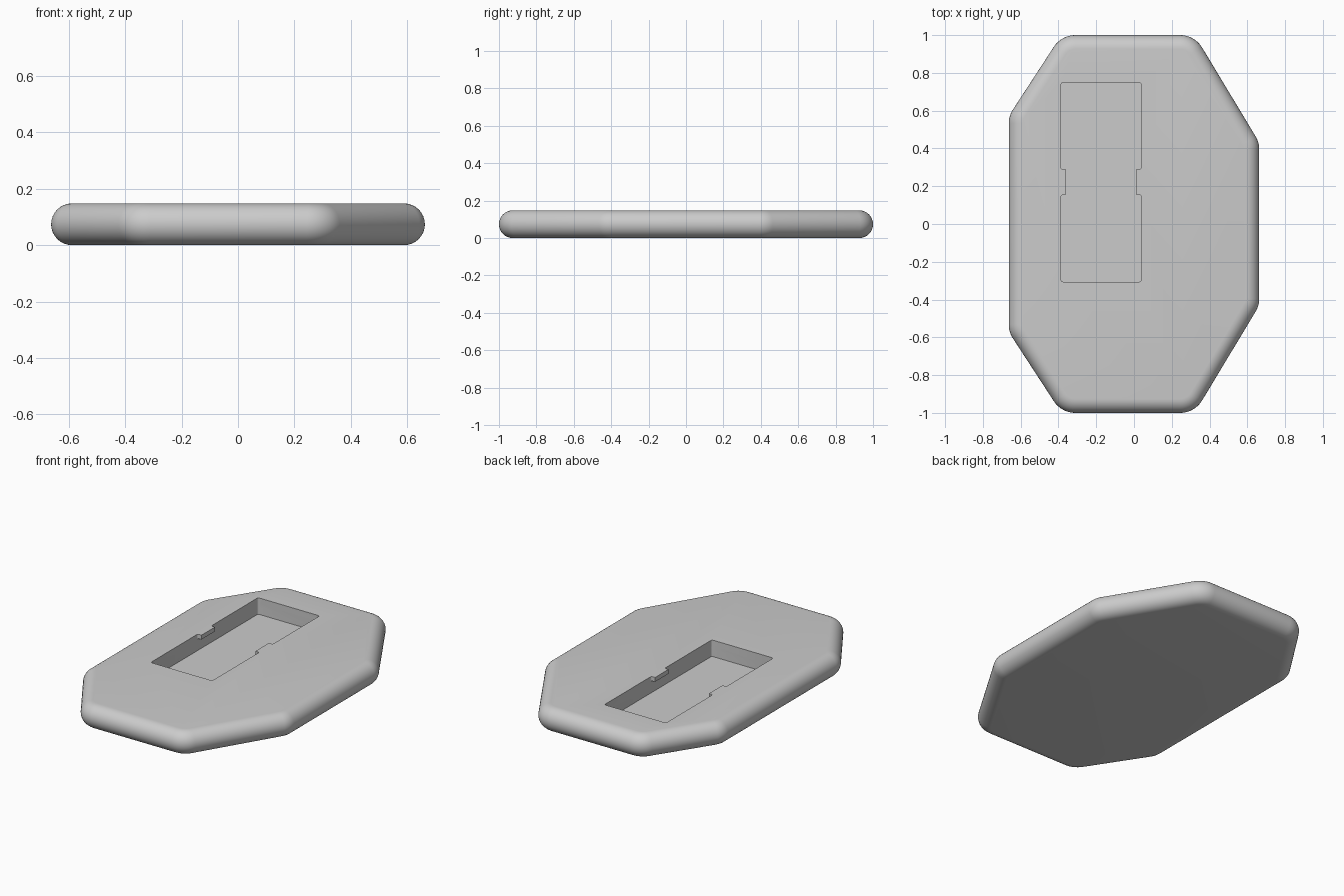
import bpy, bmesh, math
from mathutils import Vector

if "Cube" in bpy.data.objects:
    bpy.data.objects.remove(bpy.data.objects["Cube"], do_unlink=True)

THICK = 0.148
EDGE = THICK / 2      # fully rounded rim
CORNER = 0.136        # plan radius of the outline corners

grey = bpy.data.materials.new("grey")
grey.use_nodes = True
colour = (0.6, 0.6, 0.6, 1)
grey.diffuse_color = colour
grey.node_tree.nodes["Principled BSDF"].inputs["Base Color"].default_value = colour


def fillet(points, radius, steps):
    """Round the convex corners of a counter-clockwise outline: (centre, normal, radius) list."""
    pts = [Vector(p) for p in points]
    out = []
    for i, p in enumerate(pts):
        a = (p - pts[i - 1]).normalized()
        b = (pts[(i + 1) % len(pts)] - p).normalized()
        turn = math.atan2(a.x * b.y - a.y * b.x, a.dot(b))
        if turn < 0:
            out.append((p, Vector((0, 0)), 0))
            continue
        n0 = Vector((a.y, -a.x))
        centre = p - a * radius * math.tan(turn / 2) - n0 * radius
        start = math.atan2(n0.y, n0.x)
        for k in range(steps + 1):
            t = start + turn * k / steps
            out.append((centre, Vector((math.cos(t), math.sin(t))), radius))
    return out


def stack(name, outline, levels):
    """Skin rings of the outline; each level is (inward offset, height)."""
    bm = bmesh.new()
    rings = []
    for inset, z in levels:
        rings.append([bm.verts.new((*(c + n * (r - inset)), z)) for c, n, r in outline])
    count = len(outline)
    for lo, hi in zip(rings, rings[1:]):
        for i in range(count):
            j = (i + 1) % count
            bm.faces.new((lo[i], lo[j], hi[j], hi[i]))
    bm.faces.new(rings[0][::-1])
    bm.faces.new(rings[-1])
    mesh = bpy.data.meshes.new(name)
    bm.to_mesh(mesh)
    bm.free()
    mesh.materials.append(grey)
    obj = bpy.data.objects.new(name, mesh)
    bpy.context.collection.objects.link(obj)
    return obj


# Slab: elongated octagon with a half-round rim
half = [(-0.384, -1), (0.321, -1), (0.663, -0.432)]
octagon = half + [(x, -y) for x, y in reversed(half)] + [(-0.663, 0.572), (-0.663, -0.572)]
rim = []
for k in range(17):
    a = -math.pi / 2 + math.pi * k / 16
    rim.append((EDGE * (1 - math.cos(a)), EDGE + EDGE * math.sin(a)))
slab = stack("slab", fillet(octagon, CORNER, 8), rim)

# Pocket: plain recess below, with two thin retaining tabs left at the top
X0, X1, Y0, Y1 = -0.386, 0.037, -0.306, 0.748
TAB, T0, T1 = 0.026, 0.155, 0.288
FLOOR, TAB_Z = 0.046, 0.121
recess = [(X0, Y0), (X1, Y0), (X1, Y1), (X0, Y1)]
opening = [(X0, Y0), (X1, Y0), (X1, T0), (X1 - TAB, T0), (X1 - TAB, T1), (X1, T1),
           (X1, Y1), (X0, Y1), (X0, T1), (X0 + TAB, T1), (X0 + TAB, T0), (X0, T0)]
cutters = [
    stack("opening_cutter", fillet(opening, 0.01, 3), [(0, 0.09), (0, THICK + 0.1)]),
    stack("recess_cutter", fillet(recess, 0.01, 3), [(0, FLOOR), (0, TAB_Z)]),
]
for cutter in cutters:
    cut = slab.modifiers.new(cutter.name, 'BOOLEAN')
    cut.operation = 'DIFFERENCE'
    cut.solver = 'EXACT'
    cut.object = cutter

# Apply the cuts, drop the cutters, smooth the rim
bpy.context.view_layer.objects.active = slab
for obj in bpy.context.selected_objects:
    obj.select_set(False)
slab.select_set(True)
for cutter in cutters:
    bpy.ops.object.modifier_apply(modifier=cutter.name)
for cutter in cutters:
    bpy.data.objects.remove(cutter, do_unlink=True)
bpy.ops.object.shade_smooth_by_angle(angle=math.radians(35))
